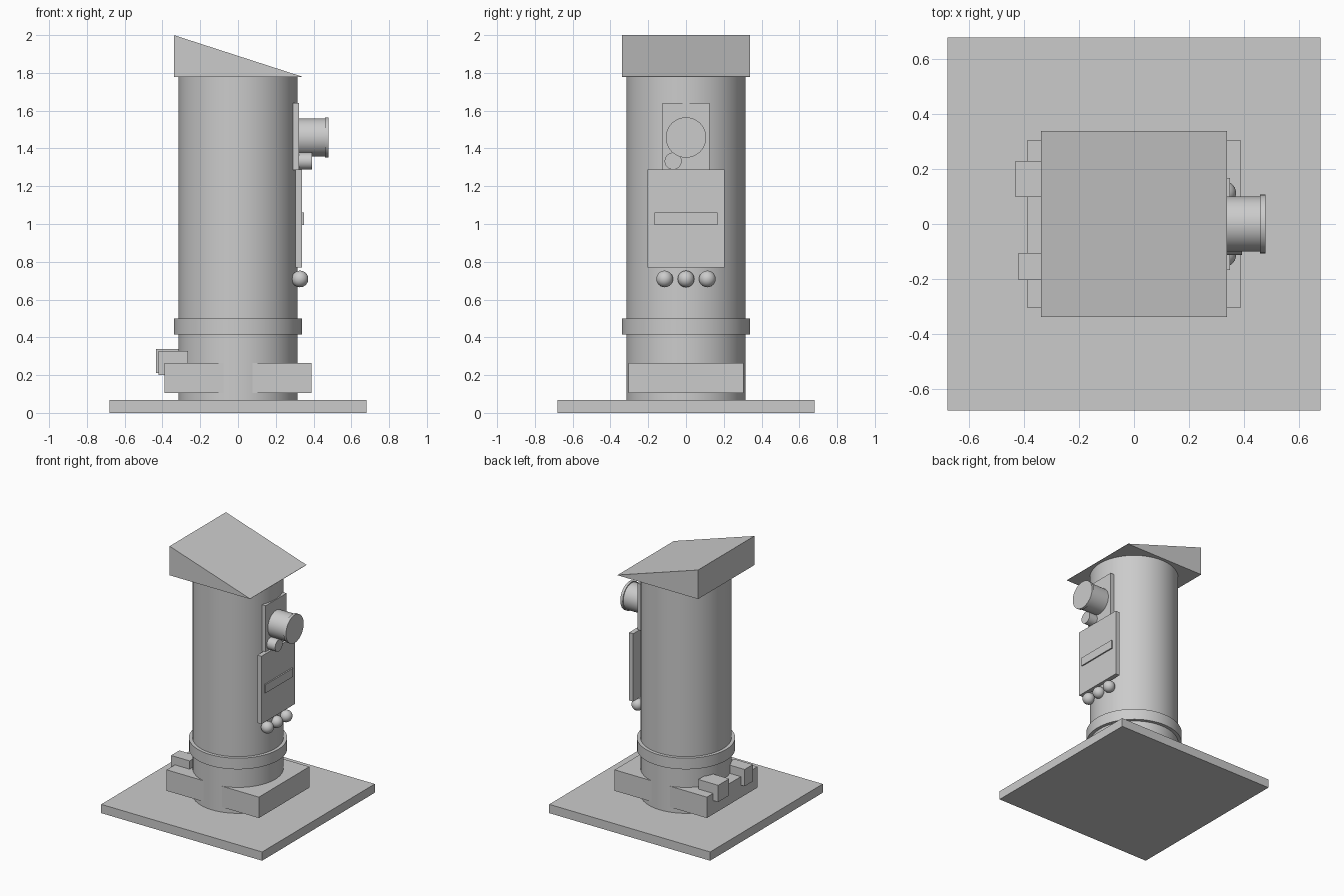
import bpy, math

cube = bpy.data.objects.get("Cube")
if cube:
    bpy.data.objects.remove(cube, do_unlink=True)

GREY = (0.6, 0.6, 0.6, 1)
grey = bpy.data.materials.new("plain grey")
grey.use_nodes = True
grey.diffuse_color = GREY
grey.node_tree.nodes["Principled BSDF"].inputs["Base Color"].default_value = GREY


def finish(name, smooth=False):
    ob = bpy.context.object
    ob.name = name
    ob.data.materials.append(grey)
    bpy.ops.object.transform_apply(location=False, rotation=True, scale=True)
    if smooth:
        bpy.ops.object.shade_smooth_by_angle(angle=math.radians(35))
    return ob


def box(name, x, y, z):
    """Box from (low, high) ranges on each axis."""
    ranges = (x, y, z)
    bpy.ops.mesh.primitive_cube_add(size=1, location=[(a + b) / 2 for a, b in ranges])
    bpy.context.object.scale = [b - a for a, b in ranges]
    return finish(name)


def upright(name, r, z0, z1):
    bpy.ops.mesh.primitive_cylinder_add(vertices=64, radius=r, depth=z1 - z0,
                                        location=(0, 0, (z0 + z1) / 2))
    return finish(name, True)


def sideways(name, r, x0, x1, y, z):
    bpy.ops.mesh.primitive_cylinder_add(vertices=48, radius=r, depth=x1 - x0,
                                        location=((x0 + x1) / 2, y, z),
                                        rotation=(0, math.pi / 2, 0))
    return finish(name, True)


# Base and column
box("base_plate", (-0.68, 0.68), (-0.68, 0.68), (0, 0.067))
upright("column", 0.315, 0.06, 1.785)
upright("column_collar", 0.34, 0.415, 0.5)
box("foot_block", (-0.39, 0.39), (-0.305, 0.305), (0.105, 0.265))

# Small blocks on the foot
box("rear_small_block", (-0.433, -0.265), (0.098, 0.23), (0.21, 0.338))
box("front_small_block", (-0.422, -0.265), (-0.205, -0.105), (0.2, 0.328))

# Sloping roof: a box whose low side is pressed down into a wedge
roof = box("roof", (-0.34, 0.34), (-0.34, 0.34), (1.778, 2.0))
for v in roof.data.vertices:
    if v.co.x > 0 and v.co.z > 0:
        v.co.z = -v.co.z + 0.002

# Panels on the left side
box("upper_panel", (0.29, 0.322), (-0.125, 0.125), (1.285, 1.64))
box("lower_panel", (0.305, 0.34), (-0.203, 0.203), (0.77, 1.288))
box("panel_bar", (0.33, 0.35), (-0.167, 0.167), (0.995, 1.06))

# Lens and small knob
sideways("lens_barrel", 0.1, 0.31, 0.465, 0, 1.458)
sideways("lens_rim", 0.107, 0.46, 0.48, 0, 1.458)
sideways("small_knob", 0.045, 0.31, 0.393, -0.068, 1.333)

# Row of round buttons
for i, y in enumerate((-0.113, 0, 0.113)):
    bpy.ops.mesh.primitive_uv_sphere_add(segments=32, ring_count=16, radius=0.044,
                                         location=(0.328, y, 0.709))
    finish(f"round_button_{i + 1}", True)
